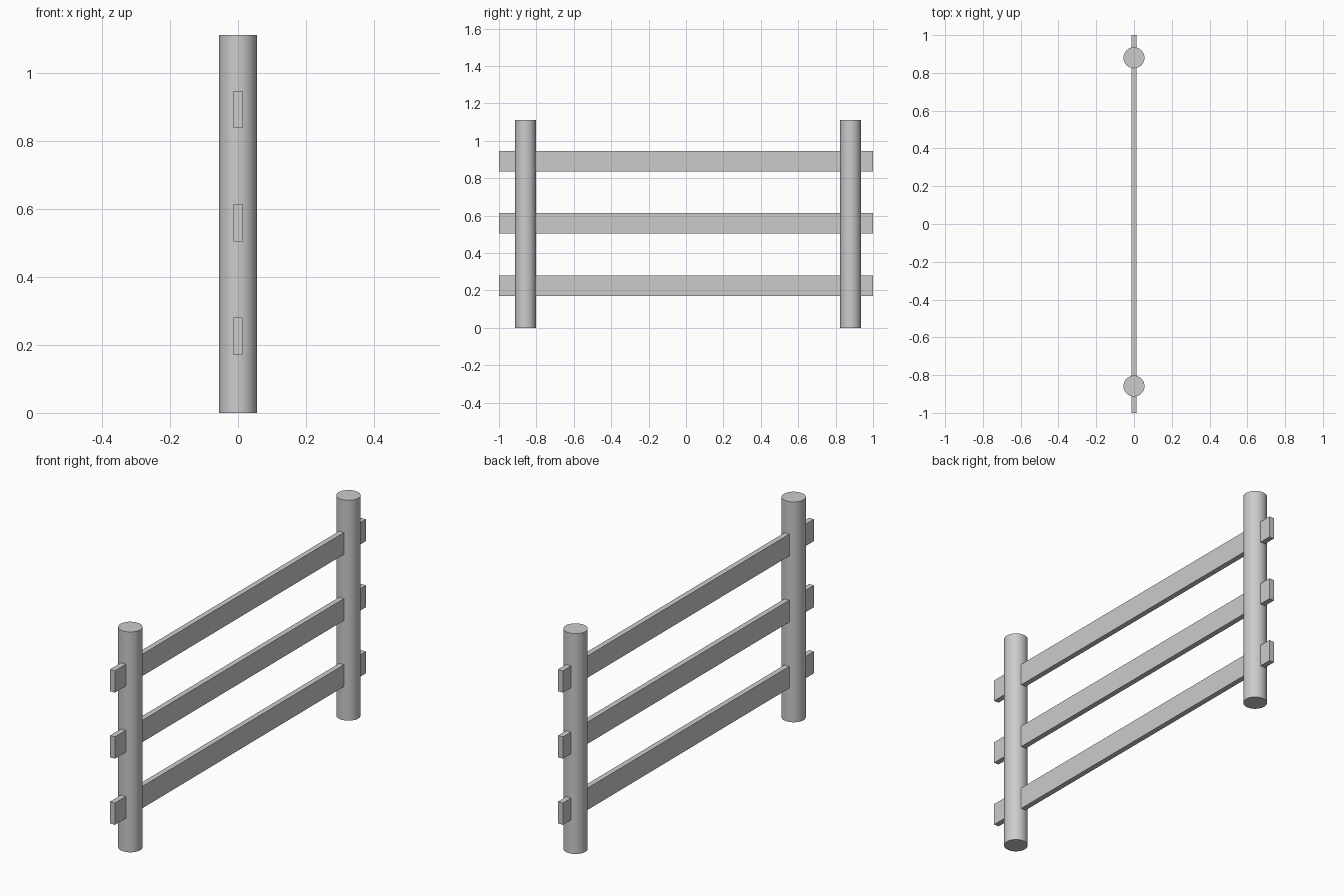
import bpy, math

if "Cube" in bpy.data.objects:
    bpy.data.objects.remove(bpy.data.objects["Cube"])

RADIUS, HEIGHT = 0.0556, 1.111
RAIL = (0.027, 2.0, 0.11)


def add_post(name, y):
    bpy.ops.mesh.primitive_cylinder_add(vertices=32, radius=RADIUS, depth=HEIGHT,
                                        location=(0, y, HEIGHT / 2))
    bpy.context.object.name = name
    bpy.ops.object.shade_smooth_by_angle(angle=math.radians(30))


def add_rail(name, z):
    bpy.ops.mesh.primitive_cube_add(size=1, location=(0, 0, z))
    obj = bpy.context.object
    obj.name = name
    obj.scale = RAIL
    bpy.ops.object.transform_apply(location=False, rotation=False, scale=True)


# Round upright posts (set slightly off-centre)
add_post("front_post", -0.858)
add_post("back_post", 0.880)

# Flat rails running through the posts
for i, name in enumerate(("lower_rail", "middle_rail", "upper_rail")):
    add_rail(name, 0.2255 + i * 0.3333)
